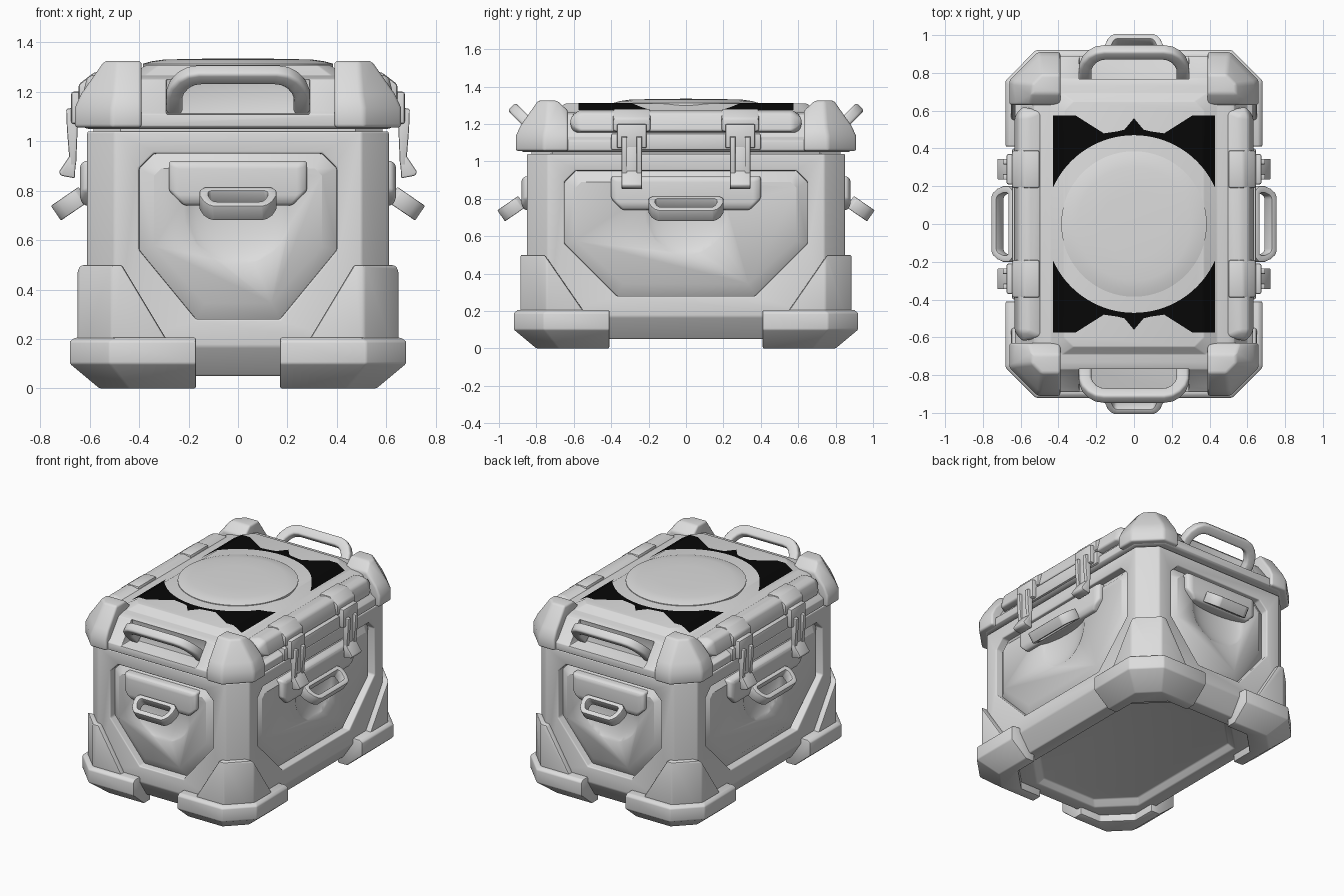
import bpy, bmesh, math
from mathutils import Vector, Matrix

cube = bpy.data.objects.get("Cube")
if cube:
    bpy.data.objects.remove(cube)


def material(name, value):
    m = bpy.data.materials.new(name)
    m.use_nodes = True
    m.diffuse_color = (value, value, value, 1)
    m.node_tree.nodes["Principled BSDF"].inputs["Base Color"].default_value = m.diffuse_color
    return m


GREY = material("light_grey", 0.72)
BLACK = material("black", 0.002)
parts, cutters = [], []


def make(name, bm, mirror="", bevel=0.0, segments=2, mat=GREY, cutter=False):
    """Turn a bmesh into an object, mirrored and bevelled."""
    bmesh.ops.recalc_face_normals(bm, faces=bm.faces)
    me = bpy.data.meshes.new(name)
    bm.to_mesh(me)
    bm.free()
    ob = bpy.data.objects.new(name, me)
    bpy.context.collection.objects.link(ob)
    me.materials.append(mat)
    if mirror:
        mod = ob.modifiers.new("mirror", 'MIRROR')
        mod.use_axis = ["x" in mirror, "y" in mirror, False]
    if bevel:
        add_bevel(ob, bevel, segments)
    ob.hide_render = cutter
    (cutters if cutter else parts).append(ob)
    return ob


def add_bevel(ob, width, segments=2):
    mod = ob.modifiers.new("bevel", 'BEVEL')
    mod.width, mod.segments = width, segments
    mod.limit_method, mod.angle_limit = 'ANGLE', math.radians(25)


def cut(ob, *tools):
    for tool in tools:
        mod = ob.modifiers.new("cut", 'BOOLEAN')
        mod.operation, mod.object, mod.solver = 'DIFFERENCE', tool, 'EXACT'


def hull(points):
    bm = bmesh.new()
    for p in points:
        bm.verts.new(p)
    bmesh.ops.convex_hull(bm, input=bm.verts)
    bmesh.ops.delete(bm, geom=[v for v in bm.verts if not v.link_faces], context='VERTS')
    bmesh.ops.dissolve_limit(bm, angle_limit=0.02, verts=bm.verts, edges=bm.edges)
    return bm


def box(x0, x1, y0, y1, z0, z1):
    return hull([(x, y, z) for x in (x0, x1) for y in (y0, y1) for z in (z0, z1)])


def loft(levels):
    """Stack chamfered rectangles given as half x, half y, chamfer, z."""
    bm, rings = bmesh.new(), []
    for hx, hy, c, z in levels:
        ring = []
        for sx, sy in ((1, 1), (-1, 1), (-1, -1), (1, -1)):
            pair = [(hx, hy - c), (hx - c, hy)]
            for x, y in pair if sx * sy > 0 else pair[::-1]:
                ring.append(bm.verts.new((sx * x, sy * y, z)))
        rings.append(ring)
    for a, b in zip(rings, rings[1:]):
        for i in range(8):
            bm.faces.new((a[i], a[i - 1], b[i - 1], b[i]))
    bm.faces.new(rings[0])
    bm.faces.new(rings[-1])
    return bm


def wall(side, u, d, z):
    """Point on a wall: u along it, d out from the centre."""
    return (d, u, z) if side else (u, d, z)


def slab(side, layers):
    """Convex block from symmetric wall outlines at given depths."""
    return hull([wall(side, s * u, d, z) for s in (1, -1) for line, d in layers for u, z in line])


def band(outer, inner, thick, frame, closed):
    """Flat bar between two matching outlines, placed by a frame."""
    bm, n = bmesh.new(), len(outer)
    rows = [[bm.verts.new(frame @ Vector((*p, h))) for p in line]
            for line, h in ((outer, -thick / 2), (outer, thick / 2),
                            (inner, thick / 2), (inner, -thick / 2))]
    for i in range(n if closed else n - 1):
        j = (i + 1) % n
        for a, b in zip(rows, rows[1:] + rows[:1]):
            bm.faces.new((a[i], a[j], b[j], b[i]))
    if not closed:
        for i in (0, n - 1):
            bm.faces.new([r[i] for r in rows])
    return bm


def wall_frame(side, d, z, angle):
    """Frame whose u runs along a wall and v leaves it at an angle."""
    c, s = math.cos(angle), math.sin(angle)
    u, v = Vector(wall(side, 1, 0, 0)), Vector(wall(side, 0, c, s))
    rot = Matrix((u, v, u.cross(v))).transposed().to_4x4()
    return Matrix.Translation(wall(side, 0, d, z)) @ rot


def both(points):
    return points + [(-u, v) for u, v in reversed(points)]


# Body with a sunken base, lower corner guards and feet
body = make("body", loft([(.53, .77, .12, .05), (.61, .85, .11, .17), (.61, .85, .11, 1.04)]))
make("body_rim", loft([(.585, .825, .11, 1.0), (.585, .825, .11, 1.07)]))
cut(body, make("base_cutter", loft([(.44, .68, .2, 0), (.44, .68, .2, .05), (.41, .65, .2, .09)]),
               cutter=True))
guard = make("corner_guard", loft([(.65, .885, .14, .1), (.65, .885, .14, .5)]))
feet = make("foot", loft([(.56, .80, .12, 0), (.68, .92, .16, .10), (.68, .92, .16, .19),
                          (.66, .90, .16, .205)]))
cut(guard, make("guard_cutter", loft([(.57, .81, .14, 0), (.57, .81, .14, .6)]), cutter=True))
cut(feet, make("foot_cutter", loft([(.49, .73, .16, -.1), (.49, .73, .16, .3)]), cutter=True))

# Every wall: raised panel in a groove, scoop, handle mount and folding loop handle
for side, name, d, mir, w, b, m, h, pivot in (
        (0, "front", .85, "y", .40, .17, .28, .155, .877),
        (1, "side", .61, "x", .65, .37, .40, .20, .625)):
    outer = [(w - .06, .95), (w, .89), (w, .56), (b, .28)]
    inner = [(w - .09, .89), (w - .06, .86), (w - .06, .575), (b - .035, .345)]
    cut(body, make(name + "_groove_cutter", slab(side, [(outer, d + .02), (outer, d - .06)]),
                   mir, cutter=True))
    panel = make(name + "_panel", slab(side, [(outer, d - .09), (outer, d - .055), (inner, d - .01)]), mir)
    bm = bmesh.new()
    bmesh.ops.create_uvsphere(bm, u_segments=32, v_segments=16, radius=1)
    bmesh.ops.transform(bm, verts=bm.verts, matrix=Matrix.Translation(wall(side, 0, d + .02, .72))
                        @ Matrix.Diagonal((*wall(side, .24, .075, .24), 1)))
    cut(panel, make(name + "_scoop_cutter", bm, mir, cutter=True))

    gap = b if side == 0 else .41
    lean = .27 if side == 0 else .31
    cut(guard, make(name + "_guard_gap_cutter", slab(side, [
        ([(gap, 0), (gap, .2), (gap + lean * 4 / 3, .6)], s * 1.0) for s in (1, -1)]), cutter=True))
    cut(feet, make(name + "_foot_gap_cutter", slab(side, [
        ([(gap, -.1), (gap, .3)], s * 1.0) for s in (1, -1)]), cutter=True))

    shape = [(m, .92), (m, .80), (m - .06, .74)]
    make(name + "_handle_mount", slab(side, [(shape, d - .07), (shape, d + .015),
                                             ([(m - .03, .77), (m - .03, .90)], d + .03)]), mir, .015, 3)
    rim = both([(h - .02, 0), (h, .02), (h, .06), (h - .015, .10), (h - .035, .125), (h - .055, .135)])
    hole = both([(h - .045, .025), (h - .035, .035), (h - .035, .06), (h - .045, .085),
                 (h - .055, .098), (h - .07, .103)])
    make(name + "_loop_handle", band(rim, hole, .072, wall_frame(side, pivot, .785, -.6), True),
         mir, .005)
add_bevel(body, .02, 3)
add_bevel(guard, .01)
add_bevel(feet, .007)

# Lid with pockets for the carrying handles
lid = make("lid", loft([(.61, .87, .14, 1.05), (.63, .89, .14, 1.06), (.63, .89, .14, 1.11),
                        (.60, .86, .14, 1.13), (.53, .77, .10, 1.25), (.50, .73, .08, 1.26),
                        (.44, .69, .06, 1.265), (.37, .65, .05, 1.308)]))
cut(lid, make("pocket_cutter", box(-.29, .29, .76, 1, 1.11, 1.25), "y", cutter=True))
add_bevel(lid, .006)

# Round dome on the lid
bm = bmesh.new()
profile = [(.385, 1.28), (.385, 1.313), (.35, 1.323), (.30, 1.330), (.18, 1.333), (0, 1.335)]
verts = [bm.verts.new((r, 0, z)) for r, z in profile]
edges = [bm.edges.new(p) for p in zip(verts, verts[1:])]
bmesh.ops.spin(bm, geom=verts + edges, axis=(0, 0, 1), cent=(0, 0, 0), angle=math.tau, steps=64)
bmesh.ops.remove_doubles(bm, verts=bm.verts, dist=.0005)
make("lid_dome", bm)

# Black marking around the dome, following the sloped lid edge
outline = [(0, .56), (.05, .50), (.09, .49), (.16, .48), (.31, .575), (.43, .575)]
bm, rows = bmesh.new(), []
steps = 43
for i in range(steps + 1):
    x = .43 * i / steps
    for (x0, y0), (x1, y1) in zip(outline, outline[1:]):
        if x0 <= x <= x1 + 1e-6:
            top = y0 + (y1 - y0) * (x - x0) / (x1 - x0)
    z = 1.312 - max(0, x - .37) * .614
    rows.append([bm.verts.new((x, y, z)) for y in (math.sqrt(.47 ** 2 - x * x), top)])
for a, b in zip(rows, rows[1:]):
    bm.faces.new((a[0], b[0], b[1], a[1]))
make("lid_marking", bm, "xy", mat=BLACK)

# Corner caps on the lid
low = [(.39, .63), (.39, .91), (.51, .91), (.66, .76), (.66, .63)]
mid = [(.39, .885), (.50, .885), (.635, .75), (.635, .63)]
high = [(.39, .69), (.39, .79), (.49, .79), (.54, .74), (.54, .69)]
make("lid_corner", hull([(x, y, z) for z in (1.055, 1.135) for x, y in low]
                        + [(x, y, 1.19) for x, y in mid] + [(x, y, 1.325) for x, y in high]
                        + [(.39, .63, 1.27), (.56, .63, 1.27)]), "xy", .014, 3)

# Carrying handles leaning out of the lid
outer = both([(.29, -.02), (.29, .08), (.275, .13), (.245, .175), (.205, .205), (.16, .215)])
inner = both([(.225, -.02), (.225, .07), (.215, .10), (.195, .13), (.17, .145), (.14, .15)])
make("carry_handle", band(outer, inner, .06, wall_frame(0, .78, 1.14, math.pi / 4), False),
     "y", .015, 3)

# Rolls along the lid sides, with blocks where the latches sit
make("lid_side_roll", hull([(x, s * y, z) for s in (1, -1) for x, y, z in
                            ((.49, .60, 1.16), (.49, .60, 1.26), (.59, .62, 1.19), (.59, .62, 1.23),
                             (.635, .57, 1.16), (.61, .57, 1.26), (.56, .57, 1.275),
                             (.56, .60, 1.15))]), "x", .025, 3)
make("latch_block", hull([(x, y, z) for y in (.19, .39) for x, z in
                          ((.50, 1.16), (.50, 1.28), (.58, 1.28), (.645, 1.23), (.645, 1.16))]),
     "xy", .012)
make("lid_side_plate", box(.58, .645, -.40, .40, 1.06, 1.15), "x", .01)

# Latches: bracket, twin arms and a flared pull tab, standing clear of the body
make("latch_bracket", box(.62, .675, .21, .37, 1.07, 1.20), "xy", .01)
for name, y0, y1 in (("latch_arm_inner", .235, .265), ("latch_arm_outer", .315, .345)):
    make(name, hull([(x, y, z) for y in (y0, y1) for x, z in
                     ((.645, 1.14), (.695, 1.13), (.692, 1.05), (.68, .90), (.655, .90))]), "xy", .006)
make("latch_link", box(.655, .675, .26, .32, .90, 1.08), "xy", .006)
make("latch_tab", hull([(x, y, z) for y in (.235, .345) for x, z in
                        ((.655, .95), (.675, .95), (.725, .875), (.715, .86), (.66, .85))]),
     "xy", .006)

# Bake modifiers, drop the cutters and shade
graph = bpy.context.evaluated_depsgraph_get()
baked = [bpy.data.meshes.new_from_object(ob.evaluated_get(graph)) for ob in parts]
for ob, me in zip(parts, baked):
    ob.modifiers.clear()
    ob.data = me
for ob in cutters:
    bpy.data.objects.remove(ob)
bpy.ops.object.select_all(action='DESELECT')
for ob in parts:
    ob.select_set(True)
bpy.context.view_layer.objects.active = parts[0]
bpy.ops.object.shade_smooth_by_angle(angle=math.radians(35))
